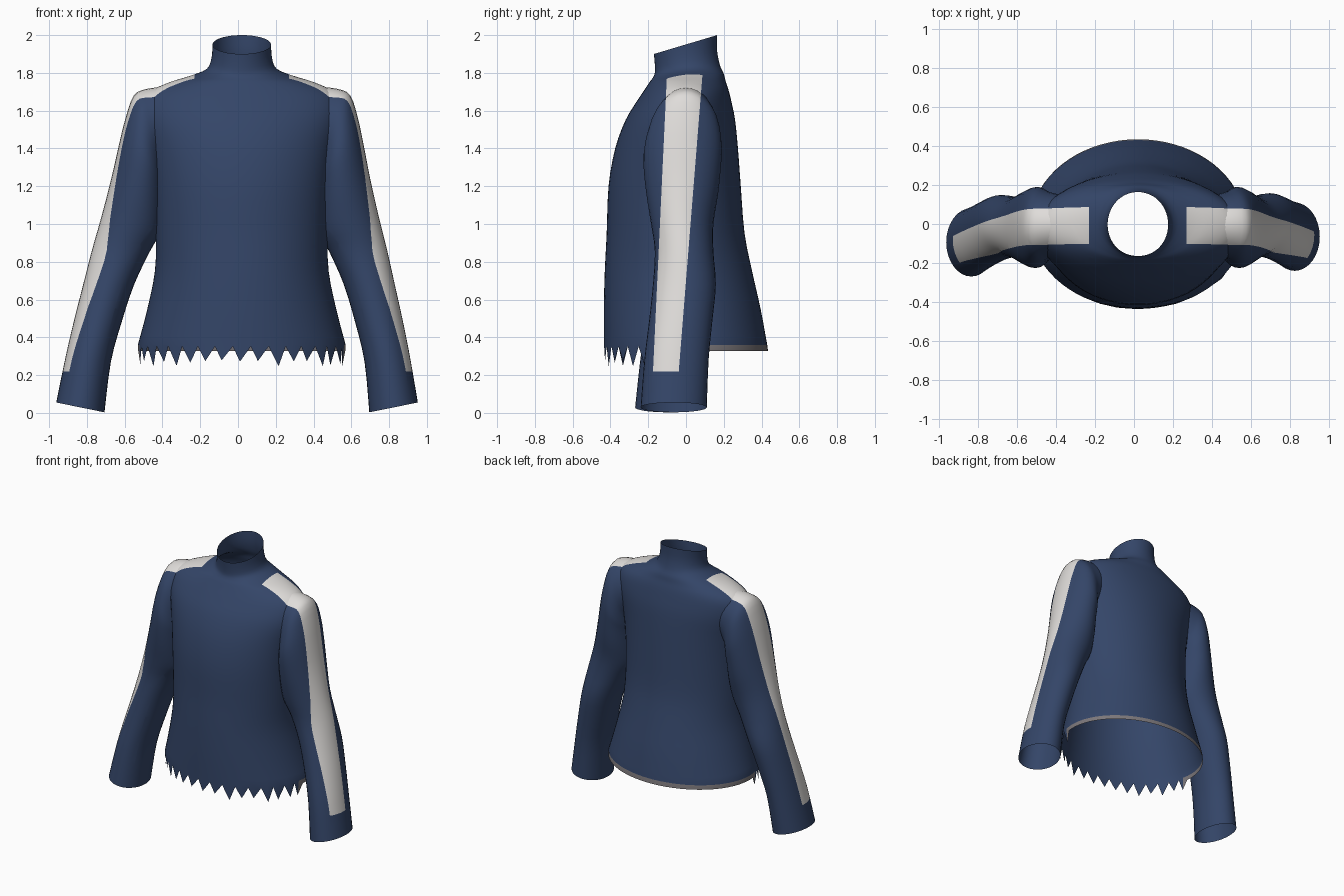
import bpy, bmesh, math, random

random.seed(4)
cube = bpy.data.objects.get("Cube")
if cube:
    bpy.data.objects.remove(cube, do_unlink=True)


def material(name, rgb):
    m = bpy.data.materials.new(name)
    m.use_nodes = True
    m.diffuse_color = (*rgb, 1)
    m.node_tree.nodes["Principled BSDF"].inputs["Base Color"].default_value = (*rgb, 1)
    return m


MATS = [material("navy cloth", (0.034, 0.060, 0.138)),
        material("white stripe", (0.74, 0.72, 0.70)),
        material("grey hem", (0.20, 0.185, 0.195))]
NAVY, WHITE, GREY = range(3)
CENTRE = 0.02


def smooth_rows(rows, steps):
    """Catmull-Rom resampling of a table of cross-sections."""
    out = []
    for i in range(len(rows) - 1):
        p = [rows[max(0, min(len(rows) - 1, i + k))] for k in (-1, 0, 1, 2)]
        for s in range(steps):
            t = s / steps
            out.append([b + 0.5 * t * (c - a + t * (2*a - 5*b + 4*c - d + t * (3*(b - c) + d - a)))
                        for a, b, c, d in zip(*p)])
    return out + [list(rows[-1])]


def loft(bm, rings):
    """Join rings of points, listed top to bottom, into an open tube."""
    loops = [[bm.verts.new(p) for p in ring] for ring in rings]
    for up, low in zip(loops, loops[1:]):
        for i in range(len(up)):
            j = (i + 1) % len(up)
            bm.faces.new((up[i], low[i], low[j], up[j]))
    return loops


def cut(bm, co, no, min_z=0.0):
    faces = [f for f in bm.faces if f.calc_center_median().z > min_z]
    geom = set(faces)
    for f in faces:
        geom.update(f.edges)
        geom.update(f.verts)
    bmesh.ops.bisect_plane(bm, geom=list(geom), plane_co=co, plane_no=no)


# The stripe lies between two slanted lines y = offset + slope * z
STRIPE = [(-0.185, 0.047), (-0.056, 0.08)]


def paint_stripe(bm, rule, min_z):
    for offset, slope in STRIPE:
        cut(bm, (0, offset, 0), (0, 1, -slope), min_z)
    for f in bm.faces:
        c = f.calc_center_median()
        low, high = [o + s * c.z for o, s in STRIPE]
        if low < c.y < high and rule(c):
            f.material_index = WHITE


def finish(bm, name):
    me = bpy.data.meshes.new(name)
    bm.to_mesh(me)
    bm.free()
    for m in MATS:
        me.materials.append(m)
    me.shade_smooth()
    ob = bpy.data.objects.new(name, me)
    bpy.context.collection.objects.link(ob)
    return ob


# Body with collar: height, half width, front y, back y, rise towards the back
BODY = [
    (1.95, .155, -.17, .165, .05), (1.88, .16, -.165, .165, .035),
    (1.82, .185, -.165, .18, .02), (1.785, .27, -.175, .20, .01),
    (1.755, .37, -.19, .21, 0), (1.71, .47, -.22, .225, 0),
    (1.65, .52, -.26, .24, 0), (1.55, .525, -.32, .26, 0),
    (1.4, .49, -.375, .275, 0), (1.2, .465, -.41, .29, 0),
    (.95, .455, -.42, .31, 0), (.75, .46, -.43, .35, 0),
    (.55, .50, -.435, .395, 0), (.36, .55, -.435, .43, 0)]
SEGS = 72


def body_ring(z, rx, yf, yb, rise):
    ring = []
    for i in range(SEGS):
        a = 2 * math.pi * i / SEGS
        c = -math.cos(a)
        ring.append((CENTRE + rx * math.sin(a), (yf + yb) / 2 + c * (yb - yf) / 2, z + rise * c))
    return ring


rings = [body_ring(*row) for row in smooth_rows(BODY, 3)]

# Hem: torn points across the front, a plain band round the back
hem = []
for i, (x, y, z) in enumerate(rings[-1]):
    if y < -0.06:
        drop = 0.008 if i % 2 else random.uniform(0.08, 0.115)
        hem.append((x + random.uniform(-.012, .012) * (i % 2 == 0), y, z - drop))
    else:
        hem.append((x, y * 1.01, z - 0.032))
rings.append(hem)

bm = bmesh.new()
loft(bm, rings)
for f in bm.faces:
    c = f.calc_center_median()
    if c.z < 0.355 and c.y > -0.06:
        f.material_index = GREY
for side in (-1, 1):
    cut(bm, (CENTRE + side * 0.25, 0, 0), (1, 0, 0), 1.62)
paint_stripe(bm, lambda c: abs(c.x - CENTRE) > 0.25 and c.z > 1.62, 1.62)
finish(bm, "body")

# Sleeve: outer x, outer z, inner x, inner z, front y, back y
SLEEVE = [
    (.44, 1.725, .40, 1.36, -.15, .15), (.53, 1.715, .42, 1.31, -.17, .165),
    (.595, 1.68, .42, 1.28, -.195, .18), (.635, 1.56, .42, 1.24, -.22, .19),
    (.665, 1.42, .42, 1.2, -.225, .185), (.70, 1.24, .42, 1.08, -.21, .17),
    (.745, 1.04, .43, .96, -.185, .145), (.79, .86, .485, .85, -.165, .145),
    (.83, .68, .56, .68, -.175, .158), (.87, .5, .62, .48, -.195, .14),
    (.91, .3, .67, .27, -.22, .12), (.952, .055, .695, .003, -.24, .11)]


def sleeve_ring(ox, oz, ix, iz, yf, yb, n=32):
    ring = []
    for i in range(n):
        a = 2 * math.pi * i / n
        t, s = 0.5 + 0.5 * math.cos(a), math.sin(a)
        ring.append((ix + (ox - ix) * t, (yf + yb) / 2 + s * (yb - yf) / 2, iz + (oz - iz) * t))
    return ring


for side, name in ((1, "left_sleeve"), (-1, "right_sleeve")):
    bm = bmesh.new()
    loft(bm, [sleeve_ring(*row) for row in smooth_rows(SLEEVE, 3)])
    cut(bm, (0, 0, .22), (0, 0, 1))
    paint_stripe(bm, lambda c: c.z > .22 and (c.z > 1.64 or c.x > .83 - .21 * c.z), .2)
    # The right arm hangs a little further out and forward
    if side < 0:
        for v in bm.verts:
            v.co.x = -v.co.x - 0.012 + 0.033 * v.co.z
            v.co.y -= 0.03 * max(0, 1 - v.co.z)
    bmesh.ops.recalc_face_normals(bm, faces=bm.faces[:])
    finish(bm, name)
